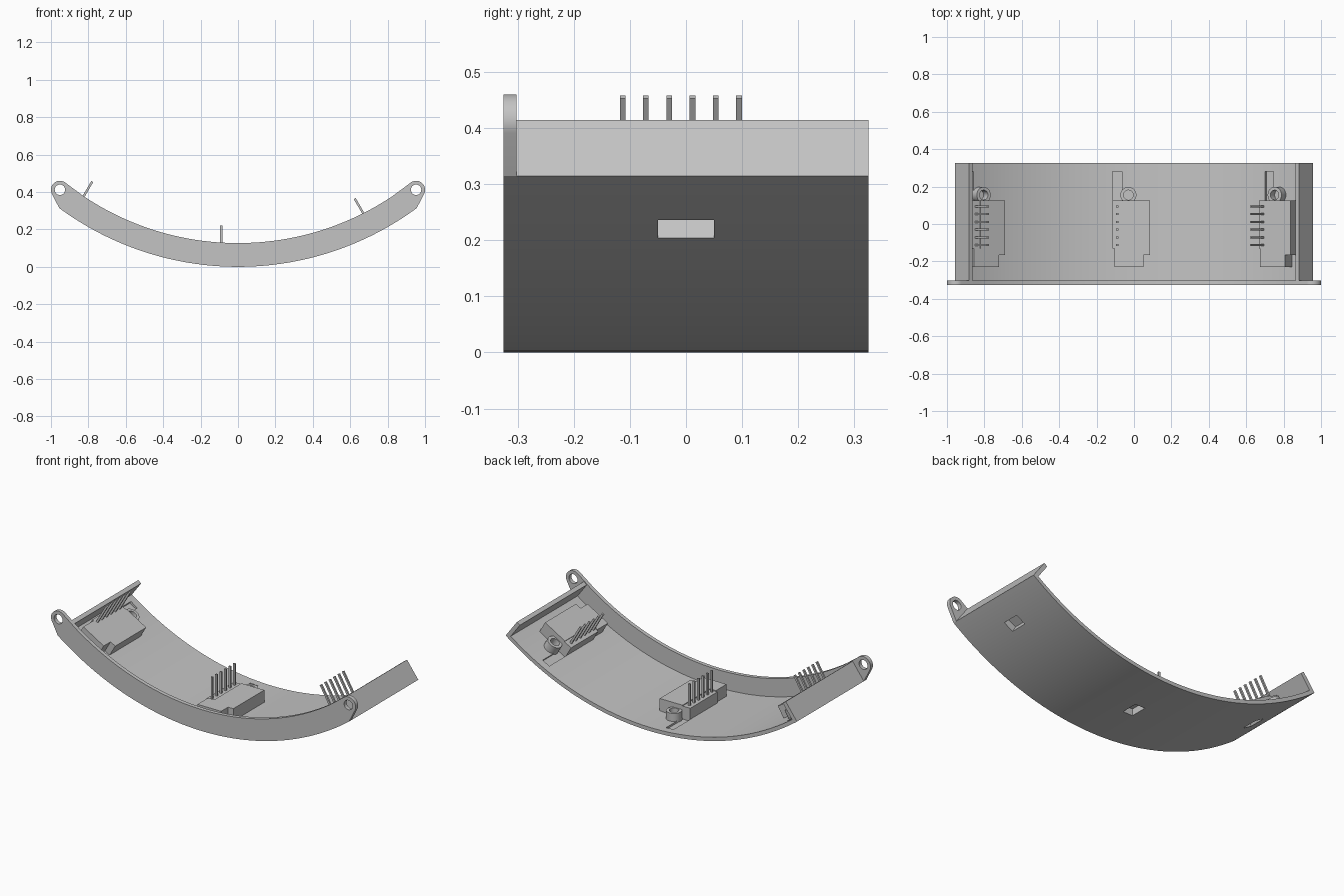
import bpy, bmesh
from math import sin, cos, radians
from mathutils import Matrix, Vector

cube = bpy.data.objects.get("Cube")
if cube:
    bpy.data.objects.remove(cube, do_unlink=True)

grey = bpy.data.materials.new("plain grey")
grey.use_nodes = True
colour = (0.55, 0.55, 0.55, 1)
grey.diffuse_color = colour
grey.node_tree.nodes["Principled BSDF"].inputs["Base Color"].default_value = colour

R, RIM, THICK = 1.611, 1.484, 0.022     # outer radius, flange inner radius, sheet thickness
EDGE, TILT = 36.4, 30.3                 # half sweep, module spacing in degrees
FRONT, BACK = -0.325, 0.325


def prism(name, points, low, high, along_y=False, matrix=Matrix()):
    """Extrude a flat outline along z, or along y for (x, z) outlines."""
    bm = bmesh.new()
    place = (lambda p, d: (p[0], d, p[1])) if along_y else (lambda p, d: (p[0], p[1], d))
    face = bm.faces.new([bm.verts.new(place(p, low)) for p in points])
    moved = bmesh.ops.extrude_face_region(bm, geom=[face])["geom"]
    shift = Vector(place((0, 0), high - low))
    bmesh.ops.translate(bm, vec=shift, verts=[g for g in moved if isinstance(g, bmesh.types.BMVert)])
    bmesh.ops.recalc_face_normals(bm, faces=bm.faces)
    mesh = bpy.data.meshes.new(name)
    bm.to_mesh(mesh)
    bm.free()
    mesh.transform(matrix)
    mesh.materials.append(grey)
    obj = bpy.data.objects.new(name, mesh)
    bpy.context.collection.objects.link(obj)
    return obj


def select(obj):
    bpy.ops.object.select_all(action="DESELECT")
    obj.select_set(True)
    bpy.context.view_layer.objects.active = obj


def cut(obj, cutters):
    select(obj)
    for cutter in cutters:
        mod = obj.modifiers.new("cut", "BOOLEAN")
        mod.operation, mod.solver, mod.object = "DIFFERENCE", "EXACT", cutter
        bpy.ops.object.modifier_apply(modifier=mod.name)


def smooth(obj):
    select(obj)
    bpy.ops.object.shade_smooth_by_angle(angle=radians(25))


def arc(cx, cz, r, start, end, steps):
    """Arc points, angle measured from +x."""
    angles = [radians(start + (end - start) * i / steps) for i in range(steps + 1)]
    return [(cx + r * cos(a), cz + r * sin(a)) for a in angles]


def bowl(r, half, steps=64):
    """Arc about the sweep centre, from -half to +half around the bottom."""
    return arc(0, R, r, -90 - half, -90 + half, steps)


def box(x0, x1, y0, y1):
    return [(x0, y0), (x1, y0), (x1, y1), (x0, y1)]


helpers = []


def helper(*args, **kw):
    obj = prism(*args, **kw)
    obj.hide_render = True
    helpers.append(obj)
    return obj


# Curved floor
floor = prism("curved_floor", bowl(R, EDGE) + bowl(R - THICK, EDGE)[::-1], FRONT + 0.01, BACK, True)

# Front flange with a mounting ear at each end
ear_x, ear_z = 0.952, 0.412
ear = arc(ear_x, ear_z, 0.048, -26, 125, 20)
left_ear = [(-x, z) for x, z in reversed(ear)]
flange = prism("front_flange", bowl(R, EDGE) + ear + bowl(RIM, 34)[::-1] + left_ear,
               FRONT, FRONT + 0.023, True)
cut(flange, [helper("ear_hole_cutter", arc(s * ear_x, ear_z, 0.028, 0, 345, 23),
                    FRONT - 0.1, FRONT + 0.1, True) for s in (-1, 1)])
smooth(flange)

# End walls standing square to the floor
a = radians(EDGE)
for side, label in ((1, "left"), (-1, "right")):
    corner = Vector((R * sin(a), R - R * cos(a)))
    inward = Vector((-sin(a), cos(a))) * 0.124
    across = Vector((-cos(a), -sin(a))) * 0.024
    quad = [corner, corner + inward, corner + inward + across, corner + across]
    prism(label + "_end_wall", [(side * p.x, p.y) for p in quad], FRONT + 0.01, BACK, True)

# Three sensor modules spaced around the sweep
centre = Matrix.Translation((0, 0, R))
floor_cutters = []
body_outline = [(-0.105, -0.23), (0.05, -0.23), (0.05, -0.165), (0.085, -0.165),
                (0.085, 0.125), (-0.065, 0.125), (-0.065, -0.13), (-0.105, -0.13)]
for label, tilt in (("right", -TILT), ("middle", 0), ("left", TILT)):
    m = centre @ Matrix.Rotation(radians(-tilt), 4, "Y") @ centre.inverted()
    window = helper(label + "_window_cutter", box(-0.032, 0.032, -0.05, 0.05), -0.02, 0.04, matrix=m)
    groove = helper(label + "_groove_cutter", box(-0.115, -0.065, 0.1, 0.28), 0.012, 0.06, matrix=m)
    floor_cutters += [window, groove]

    body = prism(label + "_module_body", body_outline, 0.015, 0.097, matrix=m)
    cut(body, [window])
    prism(label + "_pin_header", box(-0.115, -0.064, -0.13, 0.125), 0.015, 0.092, matrix=m)

    # Screw boss with a bore
    boss = prism(label + "_screw_boss", arc(-0.03, 0.155, 0.043, 0, 345, 23), 0.015, 0.07, matrix=m)
    bore = helper(label + "_bore_cutter", arc(-0.03, 0.155, 0.026, 0, 345, 23), 0.025, 0.12, matrix=m)
    cut(boss, [bore])
    smooth(boss)

    # Row of six contact pins
    for i in range(6):
        y = -0.113 + 0.0415 * i
        prism(f"{label}_pin_{i + 1}", box(-0.096, -0.084, y - 0.005, y + 0.005), 0.08, 0.22, matrix=m)

cut(floor, floor_cutters)
smooth(floor)
for obj in helpers:
    bpy.data.objects.remove(obj, do_unlink=True)
